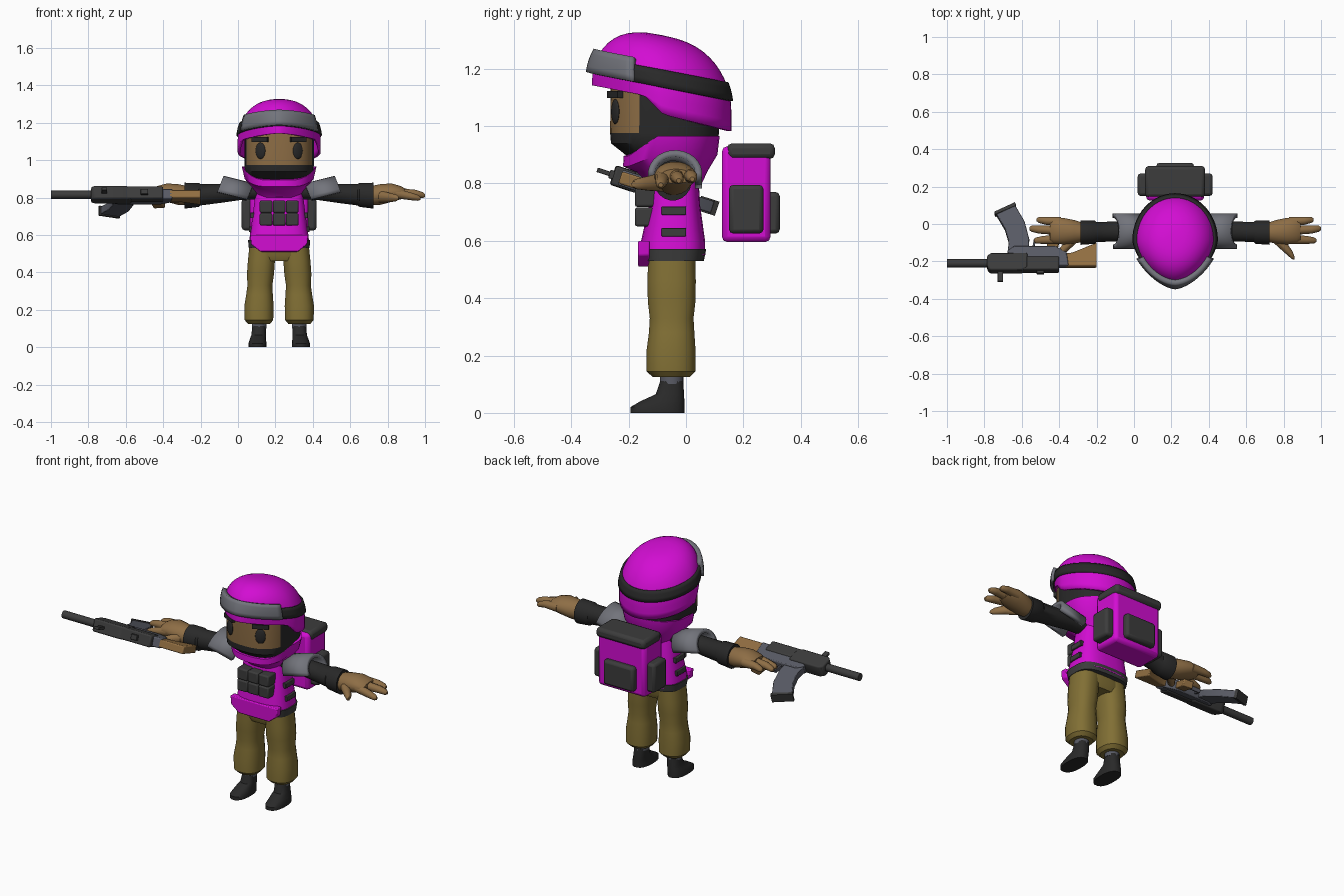
import bpy, bmesh
from math import sin, cos, pi, radians
from mathutils import Matrix, Vector

cube = bpy.data.objects.get("Cube")
if cube:
    bpy.data.objects.remove(cube, do_unlink=True)

BODY_X = 0.22  # body centre line


def material(name, *rgb):
    m = bpy.data.materials.new(name)
    m.use_nodes = True
    m.diffuse_color = (*rgb, 1)
    m.node_tree.nodes["Principled BSDF"].inputs["Base Color"].default_value = (*rgb, 1)
    return m


MAGENTA = material("magenta cloth", 0.65, 0.004, 0.65)
SKIN = material("skin", 0.27, 0.155, 0.06)
KHAKI = material("khaki trousers", 0.22, 0.16, 0.035)
BLACK = material("black cloth", 0.022, 0.022, 0.022)
CHARCOAL = material("charcoal gear", 0.045, 0.045, 0.045)
GREY = material("grey armour", 0.17, 0.175, 0.2)
STEEL = material("gun steel", 0.1, 0.105, 0.13)
WOOD = material("wood", 0.29, 0.16, 0.055)


def finish(name, bm, mats, mirror=False, bevel=0, solid=0, matrix=None):
    bmesh.ops.remove_doubles(bm, verts=bm.verts, dist=1e-5)
    bmesh.ops.recalc_face_normals(bm, faces=bm.faces)
    mesh = bpy.data.meshes.new(name)
    bm.to_mesh(mesh)
    bm.free()
    for m in mats if isinstance(mats, list) else [mats]:
        mesh.materials.append(m)
    ob = bpy.data.objects.new(name, mesh)
    bpy.context.collection.objects.link(ob)
    ob.matrix_world = matrix or Matrix.Translation((BODY_X, 0, 0))
    if solid:
        mod = ob.modifiers.new("Thickness", "SOLIDIFY")
        mod.thickness, mod.offset = solid, 0
    if bevel:
        mod = ob.modifiers.new("Bevel", "BEVEL")
        mod.width, mod.segments = bevel, 2
    if mirror:
        ob.modifiers.new("Mirror", "MIRROR")
    bpy.ops.object.select_all(action="DESELECT")
    ob.select_set(True)
    bpy.context.view_layer.objects.active = ob
    bpy.ops.object.shade_smooth_by_angle(angle=radians(38))
    return ob


def power(v, e):
    return (1 if v > 0 else -1) * abs(v) ** e


def loft(name, rings, mats, axis="z", n=20, p=2, warp=None, rule=None, **kw):
    """Skin rings of (station, centre u, centre v, radius u, radius v)."""
    bm, rows = bmesh.new(), []
    for w, cu, cv, ru, rv in rings:
        row = []
        for i in range(n):
            a = 2 * pi * (i + 0.5) / n
            u, v = cu + ru * power(cos(a), 2 / p), cv + rv * power(sin(a), 2 / p)
            co = Vector((u, v, w) if axis == "z" else (w, u, v))
            row.append(bm.verts.new(warp(co) if warp else co))
        rows.append(row)
    for r, s in zip(rows, rows[1:]):
        for i in range(n):
            bm.faces.new((r[i], r[(i + 1) % n], s[(i + 1) % n], s[i]))
    bm.faces.new(rows[0][::-1])
    bm.faces.new(rows[-1])
    if rule:
        for f in bm.faces:
            f.material_index = rule(f.calc_center_median())
    return finish(name, bm, mats, **kw)


def box(name, x, y, z, mat, bevel=0.008, **kw):
    bm = bmesh.new()
    bmesh.ops.create_cube(bm, size=1)
    for v in bm.verts:
        v.co = [(lo + hi) / 2 + c * (hi - lo) for c, (lo, hi) in zip(v.co, (x, y, z))]
    return finish(name, bm, mat, bevel=bevel, **kw)


def prism(name, outline, half, mat, **kw):
    """Outline in the xz plane, extruded both ways along y."""
    bm = bmesh.new()
    face = bm.faces.new([bm.verts.new((x, -half, z)) for x, z in outline])
    new = bmesh.ops.extrude_face_region(bm, geom=[face])["geom"]
    for v in new:
        if isinstance(v, bmesh.types.BMVert):
            v.co.y = half
    return finish(name, bm, mat, **kw)


def sheet(name, point, us, vs, mat, **kw):
    """Open grid surface from point(u, v)."""
    bm = bmesh.new()
    g = [[bm.verts.new(point(u, v)) for u in us] for v in vs]
    for r, s in zip(g, g[1:]):
        for i in range(len(us) - 1):
            bm.faces.new((r[i], r[i + 1], s[i + 1], s[i]))
    return finish(name, bm, mat, **kw)


def steps(a, b, n):
    return [a + (b - a) * i / n for i in range(n + 1)]


# Head with balaclava and open face
loft("head", [(0.865, 0, -0.06, 0.11, 0.11), (0.905, 0, -0.07, 0.16, 0.148),
              (0.94, 0, -0.075, 0.183, 0.187), (0.975, 0, -0.075, 0.186, 0.19),
              (1.16, 0, -0.075, 0.186, 0.188), (1.22, 0, -0.075, 0.13, 0.13)],
     [BLACK, SKIN], n=40, p=2.5, rule=lambda c: int(c.z > 0.975 and c.y < -0.165))

# Eyes and brows set on the curve of the face
turn = Matrix.Rotation(radians(25), 4, "Z")
bm = bmesh.new()
bmesh.ops.create_uvsphere(bm, u_segments=16, v_segments=10, radius=1,
                          matrix=Matrix.Translation((0.1, -0.246, 1.05)) @ turn @ Matrix.Diagonal((0.029, 0.01, 0.044, 1)))
finish("eyes", bm, BLACK, mirror=True)
bm = bmesh.new()
bmesh.ops.create_cube(bm, size=1, matrix=Matrix.Translation((0.102, -0.248, 1.11)) @ turn @ Matrix.Diagonal((0.09, 0.02, 0.026, 1)))
finish("brows", bm, BLACK, mirror=True)


# Helmet surface: pointed front, tilted rim, dropped skirt at the sides and back
def rim(y):
    return 1.1 - 0.2 * (y + 0.085)


def skirt(y):
    pts = [(-0.4, 1.17), (-0.14, 1.105), (-0.08, 1.04), (0.2, 0.97)]
    for (a, za), (b, zb) in zip(pts, pts[1:]):
        if y <= b:
            return za + (zb - za) * (y - a) / (b - a)
    return pts[-1][1]


def helmet_point(off):
    def point(a, el):
        up = max(el, 0)
        e = 1 if sin(a) > 0 else 2 / (1.45 + 0.55 * sin(up))
        k = max(cos(up), 0) ** 0.75
        x = (0.215 + off) * k * power(cos(a), e)
        y = -0.085 + (0.236 + off) * k * power(sin(a), e)
        z = rim(y) + (0.21 + off) * sin(up)
        if el < 0:
            z += -el * (min(skirt(y), rim(y) - 0.005) - rim(y))
        return (x, y, z)
    return point


sheet("helmet", helmet_point(0), steps(0, 2 * pi, 56), [-1, -0.5] + steps(0, pi / 2, 12), MAGENTA, solid=0.014)
sheet("helmet_band", helmet_point(0.008), steps(0, 2 * pi, 56), steps(0.16, 0.45, 3), BLACK, solid=0.016)
sheet("goggles", helmet_point(0.016), steps(radians(208), radians(332), 20), steps(0.16, 0.55, 4), GREY, solid=0.03)


# Collar dips at the front
def dip(c):
    c.z -= 0.07 * min(1, max(0, (-0.1 - c.y) / 0.1)) * (c.z - 0.81) / 0.155
    return c


loft("collar", [(0.8, 0, -0.04, 0.115, 0.095), (0.85, 0, -0.045, 0.145, 0.125),
                (0.9, 0, -0.055, 0.185, 0.165), (0.965, 0, -0.05, 0.2, 0.168)],
     MAGENTA, n=36, p=2.2, warp=dip)

# Vest, belt, flap and pouches
loft("vest", [(0.55, 0, -0.045, 0.162, 0.113), (0.6, 0, -0.045, 0.157, 0.112),
              (0.72, 0, -0.04, 0.14, 0.09), (0.8, 0, -0.04, 0.13, 0.085), (0.86, 0, -0.04, 0.12, 0.075)],
     MAGENTA, n=28, p=3)
loft("belt", [(0.53, 0, -0.045, 0.163, 0.108), (0.572, 0, -0.045, 0.167, 0.116)], CHARCOAL, n=28, p=3)
prism("vest_flap", [(-0.1, 0.51), (0.1, 0.51), (0.15, 0.55), (0.155, 0.6), (-0.155, 0.6), (-0.15, 0.55)],
      0.02, MAGENTA, matrix=Matrix.Translation((BODY_X, -0.147, 0)), bevel=0.005)
for row in range(2):
    for col in (-1, 0, 1):
        x, z = col * 0.07, 0.65 + row * 0.068
        box("front_pouch", (x - 0.034, x + 0.034), (-0.178, -0.1), (z, z + 0.066), CHARCOAL)
    z = 0.615 + row * 0.075
    box("side_strap", (0.12, 0.162 - row * 0.008), (-0.085, 0), (z, z + 0.03), CHARCOAL, 0.003, mirror=True)

# Backpack
box("backpack", (-0.155, 0.155), (0.125, 0.295), (0.595, 0.93), MAGENTA, 0.02)
box("backpack_lid", (-0.16, 0.16), (0.143, 0.31), (0.885, 0.94), CHARCOAL, 0.018)
box("backpack_side_pouch", (0.14, 0.2), (0.15, 0.27), (0.625, 0.795), CHARCOAL, 0.015, mirror=True)
box("backpack_rear_pouch", (-0.1, 0.1), (0.28, 0.327), (0.625, 0.77), CHARCOAL, 0.015)

# Trousers, socks and boots
loft("hips", [(0.46, 0, -0.05, 0.12, 0.07), (0.49, 0, -0.05, 0.158, 0.083), (0.555, 0, -0.05, 0.16, 0.085)], KHAKI, n=28, p=2.6)
loft("trouser_leg", [(0.125, 0.108, -0.052, 0.06, 0.065), (0.145, 0.108, -0.052, 0.077, 0.086),
                     (0.22, 0.108, -0.052, 0.079, 0.086), (0.28, 0.105, -0.05, 0.072, 0.08),
                     (0.33, 0.103, -0.05, 0.067, 0.077), (0.39, 0.1, -0.05, 0.073, 0.084),
                     (0.46, 0.095, -0.05, 0.073, 0.085), (0.54, 0.085, -0.05, 0.075, 0.083)],
     KHAKI, p=2.4, mirror=True)
loft("sock", [(0.1, 0.107, -0.05, 0.04, 0.041), (0.15, 0.107, -0.05, 0.04, 0.041)], STEEL, n=14, mirror=True)
loft("boot", [(0, 0.116, -0.1, 0.049, 0.095), (0.02, 0.116, -0.1, 0.049, 0.095), (0.04, 0.114, -0.083, 0.044, 0.078),
              (0.065, 0.11, -0.056, 0.039, 0.05), (0.112, 0.107, -0.05, 0.037, 0.04)],
     BLACK, p=2.4, mirror=True)

# Arms and hands
loft("sleeve", [(0.09, -0.04, 0.83, 0.045, 0.04), (0.2, -0.04, 0.83, 0.05, 0.043), (0.32, -0.04, 0.822, 0.054, 0.052),
                (0.42, -0.043, 0.815, 0.054, 0.058), (0.43, -0.044, 0.814, 0.063, 0.065),
                (0.505, -0.046, 0.81, 0.066, 0.07)], BLACK, axis="x", mirror=True)
loft("palm", [(0.49, -0.045, 0.81, 0.05, 0.052), (0.54, -0.042, 0.816, 0.064, 0.056), (0.6, -0.038, 0.826, 0.072, 0.05),
              (0.65, -0.035, 0.826, 0.07, 0.036), (0.67, -0.035, 0.825, 0.055, 0.025)], SKIN, axis="x", mirror=True)
for y, tip_y, tip_x, drop in ((0.012, 0.022, 0.74, 0.0), (-0.035, -0.025, 0.78, 0.005), (-0.082, -0.088, 0.755, 0.02)):
    loft("finger", [(0.61, y, 0.825, 0.026, 0.028), (tip_x - 0.05, (y + tip_y) / 2, 0.826 - drop, 0.022, 0.021),
                    (tip_x - 0.012, tip_y, 0.818 - drop, 0.017, 0.016), (tip_x, tip_y, 0.815 - drop, 0.008, 0.008)],
         SKIN, axis="x", n=12, mirror=True)
loft("thumb", [(0.53, -0.075, 0.805, 0.03, 0.035), (0.59, -0.125, 0.8, 0.034, 0.026),
               (0.625, -0.165, 0.798, 0.024, 0.019), (0.637, -0.18, 0.797, 0.01, 0.01)], SKIN, axis="x", n=12, mirror=True)

# Arched shoulder pads rising outwards
sheet("shoulder_pad", lambda a, x: (x - 0.03 * sin(a) + 0.02, -0.038 + 0.083 * cos(a), 0.795 + 0.25 * (x - 0.16) + 0.072 * sin(a)),
      steps(-0.15, pi + 0.05, 14), [0.15, 0.31], GREY, solid=0.024, mirror=True)

# Rifle, lying on its side: local x along the barrel, local z is its top
gun = Matrix.Translation((0, -0.21, 0.815)) @ Matrix.Rotation(radians(72), 4, "X")
loft("silencer", [(-1, 0, 0, 0.022, 0.022), (-0.77, 0, 0, 0.022, 0.022)], CHARCOAL, axis="x", n=14, matrix=gun)
prism("handguard", [(-0.785, -0.035), (-0.76, -0.05), (-0.57, -0.05), (-0.57, 0.035), (-0.6, 0.048), (-0.77, 0.048), (-0.785, 0.03)],
      0.036, CHARCOAL, matrix=gun, bevel=0.008)
prism("receiver", [(-0.68, -0.06), (-0.64, -0.09), (-0.42, -0.09), (-0.36, -0.055), (-0.35, 0.02), (-0.6, 0.02)],
      0.028, STEEL, matrix=gun, bevel=0.006)
box("receiver_cover", (-0.6, -0.4), (-0.034, 0.034), (-0.03, 0.045), CHARCOAL, matrix=gun)
prism("stock", [(-0.37, 0.02), (-0.37, -0.05), (-0.33, -0.055), (-0.2, -0.11), (-0.2, 0.02)], 0.022, WOOD, matrix=gun, bevel=0.006)
prism("magazine", [(-0.675, -0.05), (-0.565, -0.05), (-0.56, -0.13), (-0.585, -0.23), (-0.635, -0.32), (-0.735, -0.27),
                   (-0.69, -0.19), (-0.67, -0.12)], 0.021, STEEL, matrix=gun, bevel=0.004)
prism("magazine_base", [(-0.74, -0.268), (-0.63, -0.318), (-0.637, -0.335), (-0.747, -0.282)], 0.026, CHARCOAL, matrix=gun)
prism("pistol_grip", [(-0.47, -0.07), (-0.41, -0.07), (-0.39, -0.17), (-0.45, -0.18)], 0.02, WOOD, matrix=gun, bevel=0.005)
prism("trigger_guard", [(-0.545, -0.08), (-0.535, -0.08), (-0.525, -0.125), (-0.46, -0.125), (-0.46, -0.135), (-0.535, -0.135)],
      0.01, STEEL, matrix=gun)
box("front_sight", (-0.73, -0.7), (-0.008, 0.008), (0.04, 0.105), CHARCOAL, 0.003, matrix=gun)
box("rear_sight", (-0.52, -0.48), (-0.015, 0.015), (0.04, 0.06), CHARCOAL, 0.003, matrix=gun)
